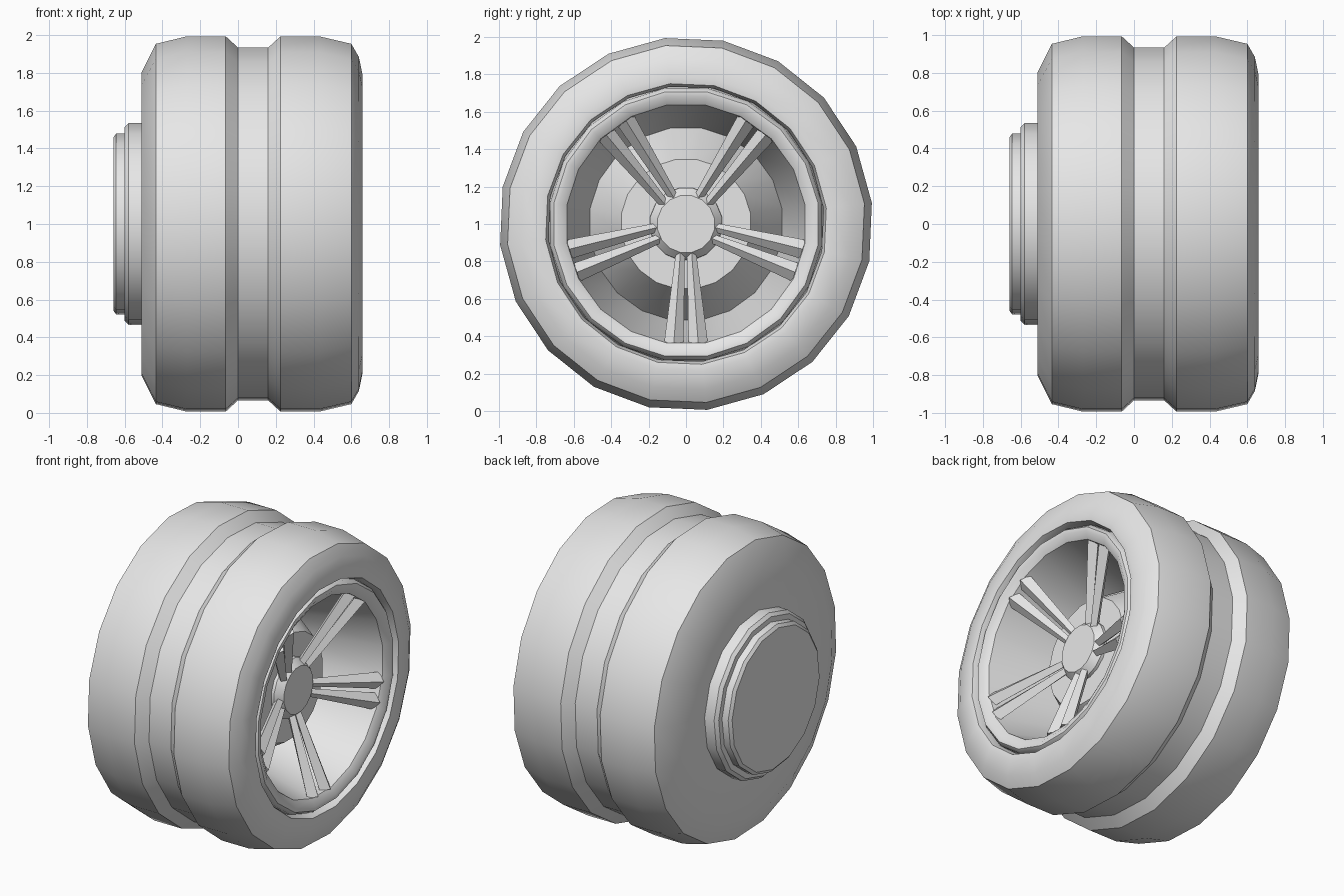
import bpy
import bmesh
from math import cos, sin, pi, radians
from mathutils import Vector

if "Cube" in bpy.data.objects:
    bpy.data.objects.remove(bpy.data.objects["Cube"], do_unlink=True)

CENTRE_Z = 1.0

grey = bpy.data.materials.new("plain grey")
grey.use_nodes = True
grey.diffuse_color = (0.8, 0.8, 0.8, 1)
grey.node_tree.nodes["Principled BSDF"].inputs["Base Color"].default_value = (0.8, 0.8, 0.8, 1)


def finish(name, bm, angle=None):
    """Turn a bmesh into a named object, smooth up to the given angle."""
    bmesh.ops.recalc_face_normals(bm, faces=bm.faces)
    mesh = bpy.data.meshes.new(name)
    bm.to_mesh(mesh)
    bm.free()
    mesh.materials.append(grey)
    obj = bpy.data.objects.new(name, mesh)
    bpy.context.collection.objects.link(obj)
    if angle:
        bpy.ops.object.select_all(action="DESELECT")
        obj.select_set(True)
        bpy.context.view_layer.objects.active = obj
        bpy.ops.object.shade_smooth_by_angle(angle=radians(angle))
    return obj


def lathe(name, profile, sides, offset=0, angle=35, closed=False):
    """Spin (x, radius) points about the axle; cap the open ends unless closed."""
    bm = bmesh.new()
    rings = []
    for x, r in profile:
        turns = [radians(offset) + 2 * pi * i / sides for i in range(sides)]
        rings.append([bm.verts.new((x, r * cos(a), CENTRE_Z + r * sin(a))) for a in turns])
    pairs = list(zip(rings, rings[1:]))
    if closed:
        pairs.append((rings[-1], rings[0]))
    else:
        bm.faces.new(rings[0])
        bm.faces.new(rings[-1])
    for a, b in pairs:
        for i in range(sides):
            j = (i + 1) % sides
            bm.faces.new((a[i], a[j], b[j], b[i]))
    return finish(name, bm, angle)


# Tyre with a centre groove and rounded shoulders
lathe("tyre", [
    (-0.51, 0.50), (-0.51, 0.81), (-0.435, 0.96), (-0.27, 1.0), (-0.065, 1.0),
    (0.0, 0.94), (0.16, 0.94), (0.225, 1.0), (0.43, 1.0), (0.6, 0.96),
    (0.64, 0.89), (0.66, 0.79), (0.655, 0.755), (0.615, 0.74), (0.5, 0.74)],
    20, 6.5, 40, closed=True)

# Rim lip and deep tapered dish
lathe("rim", [
    (0.5, 0.745), (0.62, 0.735), (0.645, 0.715), (0.645, 0.69), (0.615, 0.645),
    (0.1, 0.52), (0.08, 0.60)],
    20, 9, 35, closed=True)

# Conical boss behind the spokes
lathe("boss", [(0.08, 0.53), (0.38, 0.35)], 20, 9)

# Hub cap
lathe("hub_cap", [(0.3, 0.2), (0.4, 0.195), (0.445, 0.155)], 16, 11.25, 30)

# Stepped mounting plate on the inner side
lathe("mount_flange", [
    (-0.50, 0.535), (-0.58, 0.535), (-0.60, 0.515), (-0.60, 0.40)], 16, 4, 30)
lathe("mount_cap", [
    (-0.59, 0.48), (-0.645, 0.48), (-0.66, 0.46)], 16, 4, 30)


# Five pairs of ridged, widening spokes
def spoke(bm, turn, side):
    out = Vector((0, cos(turn), sin(turn)))
    across = Vector((0, -sin(turn), cos(turn))) * side
    axle = Vector((1, 0, 0))
    rings = []
    for r, x, shift, half, depth in ((0.15, 0.41, 0.03, 0.024, 0.03),
                                     (0.635, 0.59, 0.065, 0.052, 0.045)):
        mid = Vector((x, 0, CENTRE_Z)) + out * r + across * shift
        corners = (axle * depth, across * half, axle * -depth, across * -half)
        rings.append([bm.verts.new(mid + c) for c in corners])
    a, b = rings
    bm.faces.new(a)
    bm.faces.new(b)
    for i in range(4):
        j = (i + 1) % 4
        bm.faces.new((a[i], a[j], b[j], b[i]))


bm = bmesh.new()
for k in range(5):
    for side in (-1, 1):
        spoke(bm, -pi / 2 + 2 * pi * k / 5, side)
finish("spokes", bm)
